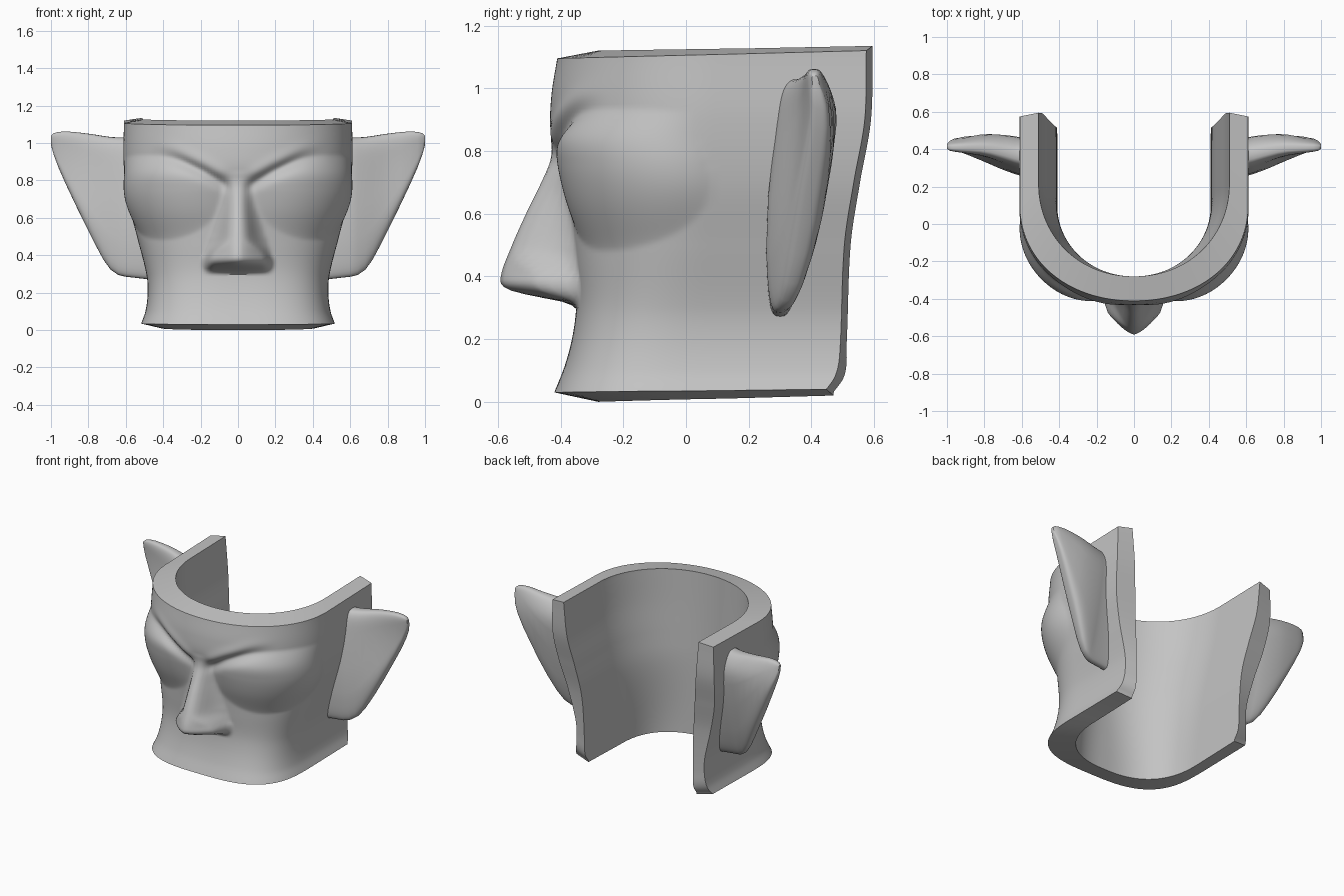
import bpy, bmesh, math

cube = bpy.data.objects.get("Cube")
if cube:
    bpy.data.objects.remove(cube)

stone = bpy.data.materials.new("grey_stone")
stone.use_nodes = True
GREY = (0.55, 0.55, 0.55, 1)
stone.diffuse_color = GREY
stone.node_tree.nodes["Principled BSDF"].inputs["Base Color"].default_value = GREY


def curve(*pts):
    """Smooth interpolation through (position, value) pairs."""
    def tangent(i):
        a, b = pts[max(i - 1, 0)], pts[min(i + 1, len(pts) - 1)]
        return (b[1] - a[1]) / (b[0] - a[0])

    def f(p):
        if p <= pts[0][0]:
            return pts[0][1]
        for i in range(len(pts) - 1):
            (p0, v0), (p1, v1) = pts[i], pts[i + 1]
            if p <= p1:
                h = p1 - p0
                t = (p - p0) / h
                s = t * t * (3 - 2 * t)
                return (v0 + (v1 - v0) * s + h * tangent(i) * t * (1 - t) ** 2
                        - h * tangent(i + 1) * t * t * (1 - t))
        return pts[-1][1]
    return f


def step(a, b, v):
    t = min(max((v - a) / (b - a), 0), 1)
    return t * t * (3 - 2 * t)


def spow(v, e):
    return math.copysign(abs(v) ** e, v)


def finish(bm, name):
    bmesh.ops.recalc_face_normals(bm, faces=bm.faces)
    mesh = bpy.data.meshes.new(name)
    bm.to_mesh(mesh)
    bm.free()
    mesh.materials.append(stone)
    ob = bpy.data.objects.new(name, mesh)
    bpy.context.collection.objects.link(ob)
    bpy.ops.object.select_all(action="DESELECT")
    ob.select_set(True)
    bpy.context.view_layer.objects.active = ob
    bpy.ops.object.shade_smooth_by_angle(angle=math.radians(50))
    return ob


# Head wall, as curves over height
outer_width = curve((.03, .52), (.1, .495), (.2, .483), (.3, .49), (.5, .54),
                    (.7, .59), (.9, .612), (1.1, .61))
outer_front = curve((.03, -.42), (.12, -.385), (.22, -.36), (.32, -.35), (.45, -.36),
                    (.6, -.375), (.75, -.395), (.85, -.43), (.97, -.43), (1.1, -.41))
outer_back = curve((.03, .44), (.08, .475), (.15, .49), (.5, .505), (.7, .535),
                   (.9, .57), (1.12, .575))
inner_width = curve((0, .41), (.3, .413), (.5, .425), (.7, .455), (.9, .488), (1.12, .51))

# Facial features, as curves
nose_height = curve((.3, 0), (.318, .04), (.34, .15), (.36, .22), (.39, .238),
                    (.5, .19), (.6, .135), (.7, .075), (.8, .015), (.85, 0))
nose_width = curve((.3, .17), (.38, .17), (.42, .152), (.48, .115), (.58, .09),
                   (.7, .068), (.85, .05))
brow_line = curve((0, .75), (.08, .785), (.2, .85), (.38, .92), (.6, .935), (.95, .92))


def eye_and_brow(u, z):
    """Outward bulge at arc distance u from the centre line."""
    zb = brow_line(u)
    d = z - zb
    fade = step(.02, .1, u) * (1 - step(.2, .55, u))
    bulge = fade * (.008 * math.exp(-((d - .05) / .04) ** 2) - .022 * math.exp(-(d / .035) ** 2))
    reach = .34 if u < .42 else .42
    span = max(0, 1 - ((u - .42) / reach) ** 2)
    zc = .74
    if z > zc:
        v = (z - zc) / max(zb - zc, .01)
        shape = max(0, 1 - v * v) ** 1.2
    else:
        v = (zc - z) / (.02 + .24 * math.sqrt(span))
        shape = max(0, 1 - v * v) ** 1.3
    return bulge + .066 * span * shape


def nose(x, z):
    t = abs(x) / nose_width(z)
    low = 1 - step(.4, .5, z)
    edge = step(.3 + .5 * low, 1.5 - .35 * low, t)
    slope = .35 + .25 * low
    return max(0, nose_height(z)) * (1 - slope * min(t, 1) ** 1.4) * (1 - edge)


ROUND, STRAIGHT, ROWS = 56, 14, 92
HALF = ROUND + STRAIGHT


def wall_half(t, outside):
    """One row of points from the front centre to the left back edge."""
    pts = []
    for j in range(HALF + 1):
        a = math.pi / 2 * min(j / ROUND, 1)
        k = max(0, j - ROUND) / STRAIGHT
        back = (1 - math.cos(a)) * .5 + k * .5
        if outside:
            z = .03 + .01 * back + t * (1.065 + .015 * back)
            w, front, end = outer_width(z), outer_front(z), outer_back(z)
            yc = .05 + .05 * t
            n = 3.1 - 1.0 * step(0, .7, z)
        else:
            z = .02 * back + t * (1.12 - .005 * back)
            w, front, yc = inner_width(z), -.28, .12 + .1 * t
            n = 2.5 - .42 * step(0, .6, z)
            end = outer_back(z) + .02 + .01 * (1 - step(.05, .2, z))
        x = w * spow(math.sin(a), 2 / n)
        y = yc - (yc - front) * spow(max(math.cos(a), 0), 2 / n)
        pts.append((x, y + (end - yc) * k, z))
    if not outside:
        return pts
    shaped, u = [], 0
    for j, (x, y, z) in enumerate(pts):
        if j:
            u += math.dist(pts[j][:2], pts[j - 1][:2])
        p, q = pts[max(j - 1, 0)], pts[min(j + 1, HALF)]
        dx, dy = q[0] - p[0], q[1] - p[1]
        if j == 0:
            dy = 0
        r = math.hypot(dx, dy)
        b = eye_and_brow(u, z)
        shaped.append((x + b * dy / r, y - b * dx / r - nose(x, z), z))
    return shaped


bm = bmesh.new()
layers = []
for outside in (True, False):
    grid = []
    for i in range(ROWS + 1):
        half = wall_half(i / ROWS, outside)
        row = [(-x, y, z) for x, y, z in half[:0:-1]] + half
        grid.append([bm.verts.new(p) for p in row])
    for lo, hi in zip(grid, grid[1:]):
        for j in range(2 * HALF):
            bm.faces.new((lo[j], lo[j + 1], hi[j + 1], hi[j]))
    layers.append(grid)
# Close the rims between the outer and inner skins
out, inn = layers
for i in (0, ROWS):
    for j in range(2 * HALF):
        bm.faces.new((out[i][j], out[i][j + 1], inn[i][j + 1], inn[i][j]))
for j in (0, -1):
    for i in range(ROWS):
        bm.faces.new((out[i][j], out[i + 1][j], inn[i + 1][j], inn[i][j]))
finish(bm, "mask_head")

# Ears: tapering slabs lofted outward from the wall
ear_top = curve((.45, 1.035), (.65, 1.03), (.8, 1.05), (.92, 1.062), (.98, 1.055), (1, 1.04))
ear_bottom = curve((.45, .268), (.6, .285), (.66, .305), (.71, .36), (.8, .53),
                   (.93, .8), (.98, .92), (1, .99))
ear_thick = curve((.45, .09), (.62, .088), (.7, .078), (.8, .06), (.93, .038),
                  (.985, .024), (1, .012))
ear_taper = curve((.28, .5), (.4, .65), (.57, .88), (.75, .97), (.93, 1), (1.06, .8))
ear_lean = curve((.28, .30), (.6, .338), (.9, .375), (1.06, .358))
ear_sweep = curve((.6, 0), (.7, .025), (.8, .045), (.92, .05), (1, .05))
STATIONS = (.45, .6, .64, .68, .72, .77, .82, .87, .92, .96, .985, 1)
SIDES = 40


def build_ear(side, name):
    bm = bmesh.new()
    rings = []
    for s in STATIONS:
        top, bottom = ear_top(s), ear_bottom(s)
        ring = []
        for k in range(SIDES):
            a = 2 * math.pi * k / SIDES
            z = (top + bottom) / 2 + (top - bottom) / 2 * spow(math.sin(a), .42)
            rise = (z - .28) / .77
            x = s + (.13 * rise if s == STATIONS[0] else 0)
            y = (ear_lean(z) + ear_sweep(s)
                 + ear_thick(s) * ear_taper(z) * spow(math.cos(a), .65))
            ring.append(bm.verts.new((side * x, y, z)))
        rings.append(ring)
    for r0, r1 in zip(rings, rings[1:]):
        for k in range(SIDES):
            n = (k + 1) % SIDES
            bm.faces.new((r0[k], r0[n], r1[n], r1[k]))
    bm.faces.new(rings[0])
    bm.faces.new(rings[-1])
    finish(bm, name)


build_ear(1, "left_ear")
build_ear(-1, "right_ear")
